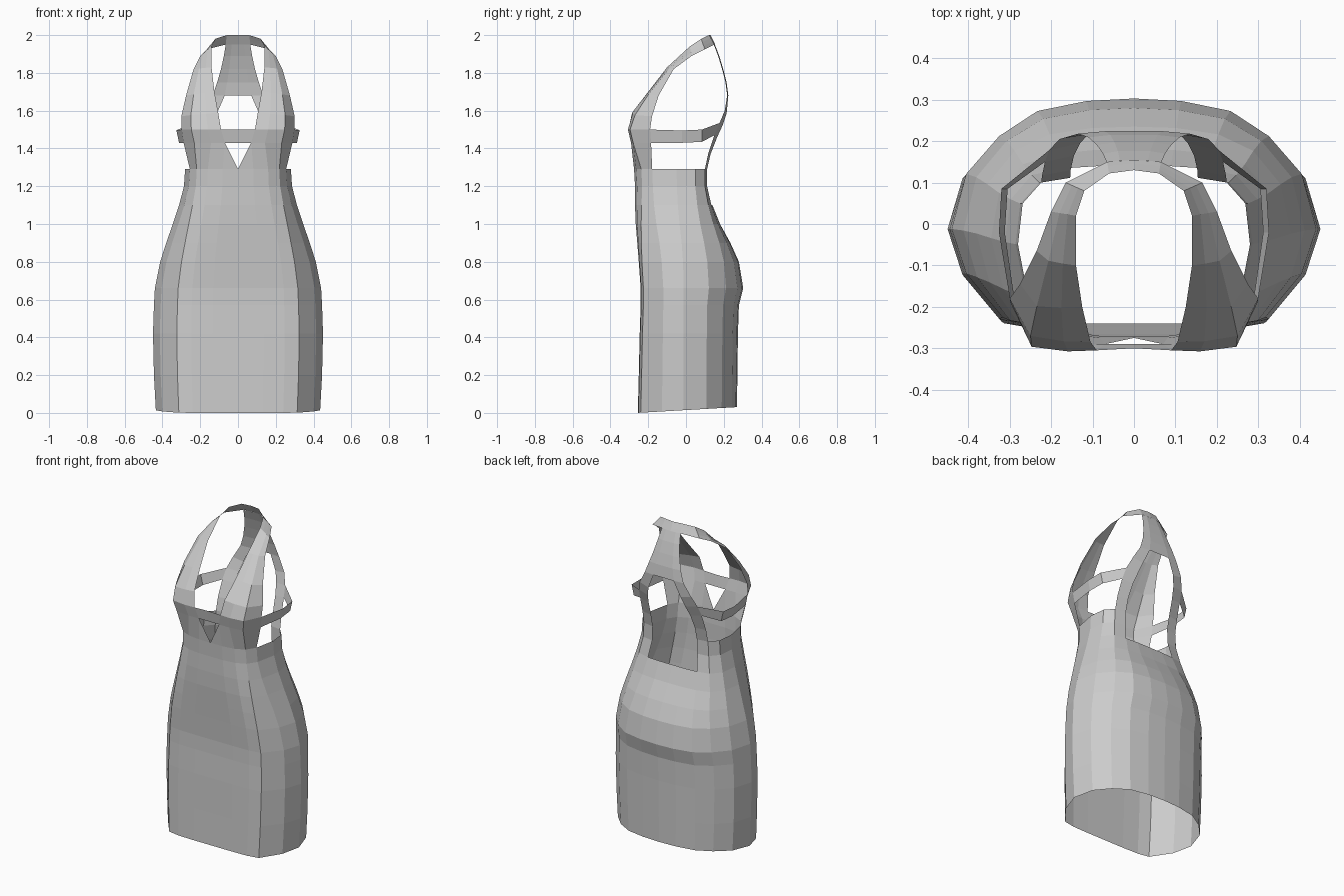
import bpy, bmesh
from mathutils import Vector

if "Cube" in bpy.data.objects:
    bpy.data.objects.remove(bpy.data.objects["Cube"])


def grid(name, rows, skip=lambda r, c: False):
    """Skin rows of points (half model, x >= 0) and mirror the sheet across x."""
    bm = bmesh.new()
    vs = [[bm.verts.new(p) for p in row] for row in rows]
    for r in range(len(rows) - 1):
        for c in range(len(rows[0]) - 1):
            if not skip(r, c):
                bm.faces.new((vs[r][c], vs[r][c + 1], vs[r + 1][c + 1], vs[r + 1][c]))
    bmesh.ops.remove_doubles(bm, verts=bm.verts, dist=0.0005)
    loose = [v for v in bm.verts if not v.link_faces]
    bmesh.ops.delete(bm, geom=loose, context='VERTS')
    me = bpy.data.meshes.new(name)
    bm.to_mesh(me)
    bm.free()
    ob = bpy.data.objects.new(name, me)
    bpy.context.collection.objects.link(ob)
    m = ob.modifiers.new("mirror", 'MIRROR')
    m.use_clip = True
    return ob


# Half cross-sections, front centre to back centre (unit width and depth)
HIP = [(0, -1), (.3, -1), (.55, -.99), (.72, -.94), (.92, -.5), (1, -.05),
       (.92, .4), (.74, .7), (.53, .9), (.26, .98), (0, 1)]
WAIST = [(0, -1), (.29, -1), (.57, -.96), (.78, -.86), (.91, -.65), (1, -.18),
         (.96, .43), (.8, .87), (.55, .97), (.29, 1), (0, 1)]


def ring(z, hw, front, back, blend):
    pts = []
    for (hx, hy), (wx, wy) in zip(HIP, WAIST):
        x, y = hx + (wx - hx) * blend, hy + (wy - hy) * blend
        y *= front if y < 0 else back
        if z == 0:
            pts.append((x * hw, y, max(0, .015 + .058 * y)))
        else:
            pts.append((x * hw, y, z))
    return pts


# Skirt and waist: (z, half width, front depth, back depth, hip-to-waist blend)
body = [ring(*s) for s in [
    (0, .435, .255, .27, 0), (.2, .445, .25, .272, 0), (.42, .45, .245, .275, 0),
    (.57, .445, .24, .28, 0), (.66, .44, .24, .303, 0), (.8, .412, .25, .28, .1),
    (.9, .38, .258, .235, .3), (1.0, .345, .266, .18, .6), (1.1, .312, .27, .14, .85),
    (1.2, .286, .27, .115, 1), (1.29, .28, .275, .115, 1)]]
grid("skirt_body", body, lambda r, c: r >= 8 and c >= 8)


# Halter strap rows: inner edge, outer edge, bust fullness
def strap_row(a, b, full):
    a, b = Vector(a), Vector(b)
    return [a, a.lerp(b, 1 / 3) + Vector((0, -.6 * full, 0)),
            a.lerp(b, 2 / 3) + Vector((.27 * full, -full, 0)), b]


low = strap_row((.07, -.29, 1.43), (.288, -.185, 1.43), .06)
top = strap_row((.09, -.305, 1.5), (.298, -.19, 1.5), .068)
strap = [top] + [strap_row(*s) for s in [
    ((.105, -.285, 1.59), (.3, -.18, 1.57), .055),
    ((.125, -.2, 1.7), (.275, -.145, 1.68), .035),
    ((.14, -.1, 1.83), (.235, -.065, 1.82), .012),
    ((.14, .02, 1.94), (.2, .03, 1.89), 0),
    ((.12, .08, 1.98), (.165, .1, 1.925), 0),
    ((.06, .122, 2.0), (.065, .15, 1.95), 0),
    ((0, .13, 2.0), (0, .155, 1.95), 0)]]
grid("halter_strap", strap)

# Bust panel: leaves a triangular cut-out over the centre front
grid("bust_panel", [body[-1][:5], [(0, -.29, 1.43)] + low, [(0, -.3, 1.5)] + top],
     lambda r, c: r == 0 and c == 0)
tri = bpy.data.meshes.new("cutout_edge")
tri.from_pydata([body[-1][0], body[-1][1], low[0]], [], [(0, 1, 2)])
edge = bpy.data.objects.new("cutout_edge", tri)
bpy.context.collection.objects.link(edge)
edge.modifiers.new("mirror", 'MIRROR')

# Back: solid yoke below the collar, splitting into two straps
grid("back_yoke", [[(0, y, z), (x * .52, y, z), (x, y - .006, z)] for z, y, x in
                   [(1.95, .153, .065), (1.89, .176, .075), (1.82, .197, .09),
                    (1.75, .215, .11), (1.68, .224, .135)]])
band_low, band_top = (.215, .15, 1.47), (.205, .178, 1.535)
grid("back_strap", [
    [(.07, .224, 1.68), (.135, .218, 1.68)],
    [(.112, .215, 1.585), (.18, .205, 1.6)],
    [(.13, .195, 1.525), band_top],
    [(.145, .165, 1.46), band_low],
    [(.153, .13, 1.37), (.222, .117, 1.37)],
    [body[-1][8], body[-1][7]]])

# Band under the arm, from bust panel to back strap
grid("side_band", [
    [low[3], (.312, -.02, 1.43), (.305, .085, 1.435), band_low],
    [top[3], (.326, -.02, 1.495), (.32, .085, 1.5), band_top]])
